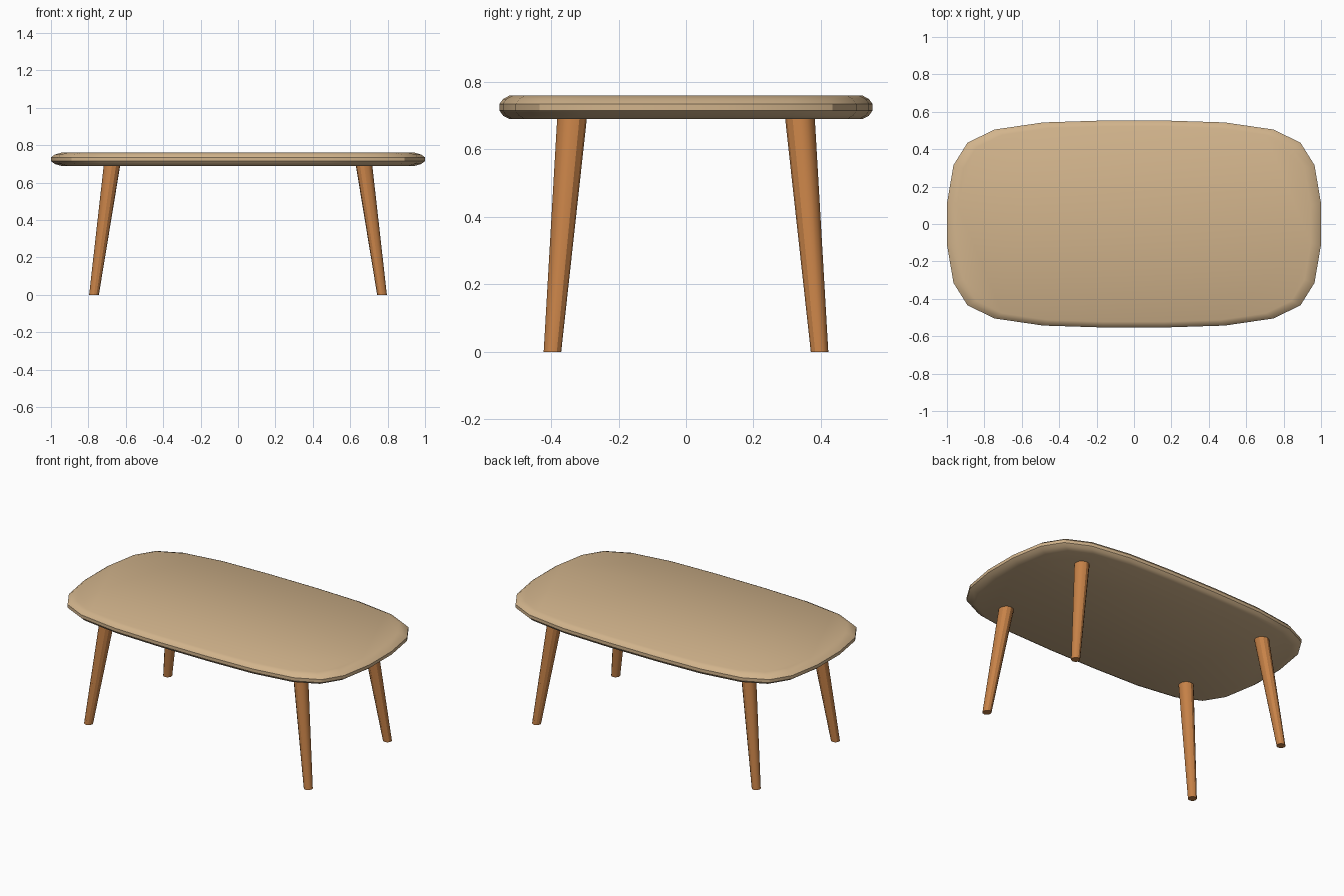
import bpy, bmesh
from math import cos, sin, pi, radians

cube = bpy.data.objects.get("Cube")
if cube:
    bpy.data.objects.remove(cube, do_unlink=True)


def material(name, rgb):
    m = bpy.data.materials.new(name)
    m.use_nodes = True
    m.diffuse_color = (*rgb, 1)
    m.node_tree.nodes["Principled BSDF"].inputs["Base Color"].default_value = (*rgb, 1)
    return m


def loft(name, rings, mat):
    """Skin a stack of equal-length rings and cap both ends."""
    bm = bmesh.new()
    loops = [[bm.verts.new(p) for p in ring] for ring in rings]
    n = len(loops[0])
    for low, high in zip(loops, loops[1:]):
        for i in range(n):
            j = (i + 1) % n
            bm.faces.new((low[i], low[j], high[j], high[i]))
    bm.faces.new(loops[0][::-1])
    bm.faces.new(loops[-1])
    bmesh.ops.recalc_face_normals(bm, faces=bm.faces)
    mesh = bpy.data.meshes.new(name)
    bm.to_mesh(mesh)
    bm.free()
    mesh.materials.append(mat)
    obj = bpy.data.objects.new(name, mesh)
    bpy.context.collection.objects.link(obj)
    bpy.ops.object.select_all(action='DESELECT')
    obj.select_set(True)
    bpy.context.view_layer.objects.active = obj
    bpy.ops.object.shade_smooth_by_angle(angle=radians(30))
    return obj


pale_wood = material("pale wood", (0.644, 0.456, 0.262))
warm_wood = material("warm wood", (0.57, 0.223, 0.064))

# Tabletop: quarter outline mirrored into a soft rectangle, with a rounded rim
quarter = [(1, 0.11), (0.965, 0.315), (0.89, 0.435),
           (0.745, 0.505), (0.485, 0.543), (0.17, 0.553)]
half = quarter + [(-x, y) for x, y in reversed(quarter)]
outline = half + [(-x, -y) for x, y in half]
rim = [(0.69, 0.945), (0.70, 0.98), (0.715, 1),
       (0.735, 1), (0.75, 0.98), (0.76, 0.945)]
loft("tabletop", [[(x * s, y * s, z) for x, y in outline] for z, s in rim], pale_wood)


# Legs: tapered, splayed outwards, cut level at the floor
def circle(cx, cy, z, r, sides=12):
    return [(cx + r * cos(2 * pi * i / sides), cy + r * sin(2 * pi * i / sides), z)
            for i in range(sides)]


for sx, side in ((1, "left"), (-1, "right")):
    for sy, end in ((-1, "front"), (1, "back")):
        loft(f"{end}_{side}_leg",
             [circle(sx * 0.77, sy * 0.396, 0, 0.026),
              circle(sx * 0.674, sy * 0.338, 0.692, 0.044)], warm_wood)
